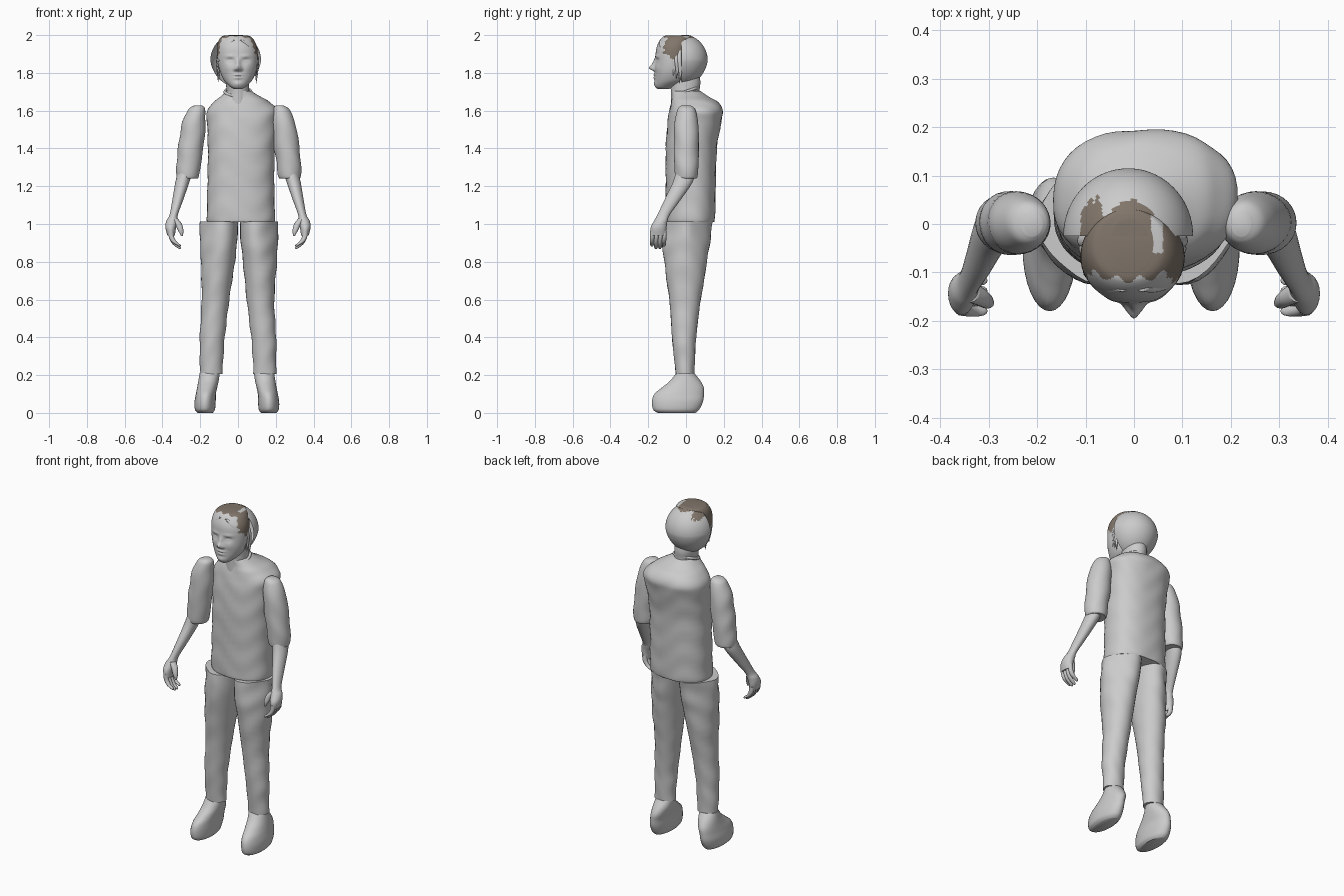
import bpy, bmesh, math, random
from mathutils import Vector

random.seed(4)
if "Cube" in bpy.data.objects:
    bpy.data.objects.remove(bpy.data.objects["Cube"])


def material(name, rgb):
    m = bpy.data.materials.new(name)
    m.use_nodes = True
    m.diffuse_color = (*rgb, 1)
    m.node_tree.nodes["Principled BSDF"].inputs["Base Color"].default_value = (*rgb, 1)
    return m


GREY = material("plain grey", (0.6, 0.6, 0.6))
BROWN = material("hair brown", (0.22, 0.18, 0.145))


def finish(name, bm, hair_rule=None):
    """Turn a bmesh into a smooth object, painting hair faces by a rule."""
    bmesh.ops.recalc_face_normals(bm, faces=bm.faces[:])
    if hair_rule:
        for f in bm.faces:
            f.material_index = int(hair_rule(f.calc_center_median()))
    me = bpy.data.meshes.new(name)
    bm.to_mesh(me)
    bm.free()
    me.materials.append(GREY)
    me.materials.append(BROWN)
    ob = bpy.data.objects.new(name, me)
    bpy.context.collection.objects.link(ob)
    bpy.ops.object.select_all(action="DESELECT")
    ob.select_set(True)
    bpy.context.view_layer.objects.active = ob
    bpy.ops.object.shade_smooth_by_angle(angle=math.radians(50))
    return ob


def spline(rows, steps):
    """Catmull-Rom interpolation through rows of numbers."""
    out = []
    last = len(rows) - 1
    for i in range(last):
        a, b, c, d = (rows[min(max(i + k, 0), last)] for k in (-1, 0, 1, 2))
        for s in range(steps):
            t = s / steps
            out.append([q + t / 2 * (r - p + t * (2 * p - 5 * q + 4 * r - w + t * (3 * (q - r) + w - p)))
                        for p, q, r, w in zip(a, b, c, d)])
    return out + [list(rows[-1])]


def loft(name, rows, n=32, steps=6, side=1, mid=0, power=2, shape=None, rule=None):
    """Skin level oval rings given as x, y, z, x radius, y radius."""
    bm = bmesh.new()
    rings = []
    for x, y, z, rx, ry in spline(rows, steps):
        ring = []
        for k in range(n):
            a = math.tau * k / n
            c, s = math.cos(a), math.sin(a)
            p = Vector((mid + side * (x + rx * math.copysign(abs(c) ** (2 / power), c)),
                        y + ry * math.copysign(abs(s) ** (2 / power), s), z))
            ring.append(bm.verts.new(shape(p) if shape else p))
        rings.append(ring)
    for lo, hi in zip(rings, rings[1:]):
        for k in range(n):
            bm.faces.new((lo[k], lo[(k + 1) % n], hi[(k + 1) % n], hi[k]))
    bm.faces.new(rings[0])
    bm.faces.new(rings[-1])
    return finish(name, bm, rule)


def cloth(p):
    """Gentle cloth folds."""
    w = math.sin(p.z * 45 + 3 * math.sin(p.x * 19) + p.y * 12)
    return p + Vector((p.x, p.y, 0)).normalized() * 0.002 * w


def hips(p):
    """Cloth folds, with the upper legs thinning towards the outside."""
    high = min(max((p.z - .7) / .25, 0), 1)
    p.y *= 1 - .5 * high * min(abs(p.x - .006) / .2, 1) ** 2
    return cloth(p)


# Shirt body
loft("shirt", [(.015, .023, 1.012, .172, .124), (.015, .023, 1.03, .18, .13),
               (.015, .025, 1.2, .177, .132), (.018, .028, 1.4, .177, .135),
               (.022, .045, 1.54, .186, .142), (.024, .053, 1.6, .187, .141),
               (.02, .045, 1.645, .15, .124), (.012, .022, 1.675, .105, .095),
               (.005, .0, 1.705, .066, .074)], n=48, power=2.3, shape=cloth)
# Neck and tilted collar
loft("neck", [(0, 0, 1.62, .064, .08), (0, -.004, 1.7, .06, .076), (-.003, -.004, 1.75, .062, .08),
              (-.003, -.01, 1.8, .062, .08)])
bpy.ops.mesh.primitive_torus_add(major_radius=.069, minor_radius=.008, major_segments=36, minor_segments=10,
                                 location=(0, -.004, 1.7), rotation=(math.radians(18), 0, 0))
collar = bpy.context.object
collar.name = "collar"
collar.data.materials.append(GREY)
bpy.ops.object.shade_smooth()

for side, label in ((1, "left"), (-1, "right")):
    # Trouser leg, with a slightly wider hip on the left
    limb = dict(side=side)
    loft(label + "_trouser_leg", [(.106 + side * .005, .01, 1.012, .102, .148),
                                  (.108 + side * .005, .0, .9, .098, .141),
                                  (.111 + side * .005, -.002, .8, .09, .119), (.119, -.005, .6, .073, .083),
                                  (.136, -.01, .4, .066, .064), (.14, -.008, .3, .062, .056),
                                  (.141, -.005, .205, .06, .049)], shape=hips, **limb)
    # Shoe, set a little outwards
    limb["mid"] = -.006
    loft(label + "_shoe", [(.168, -.05, 0, .04, .1), (.169, -.052, .018, .053, .122),
                           (.168, -.045, .06, .056, .135), (.164, -.036, .1, .053, .131),
                           (.157, -.016, .135, .053, .11), (.15, -.004, .17, .054, .08),
                           (.144, -.004, .21, .053, .049)], **limb)
    # Sleeve, forearm and palm
    limb["mid"] = .004
    loft(label + "_sleeve", [(.215, .0, 1.627, .02, .026), (.223, .002, 1.607, .044, .046),
                             (.237, .002, 1.54, .061, .062), (.252, .002, 1.42, .067, .066),
                             (.265, .002, 1.32, .064, .064), (.269, .002, 1.255, .06, .06),
                             (.27, .002, 1.24, .054, .053)], shape=cloth, **limb)
    limb["mid"] = 0
    loft(label + "_forearm", [(.275, .0, 1.29, .04, .05), (.295, -.018, 1.22, .037, .052),
                              (.318, -.07, 1.13, .029, .043), (.34, -.118, 1.05, .022, .033),
                              (.35, -.134, 1.015, .03, .036), (.356, -.145, .98, .028, .042),
                              (.354, -.148, .94, .02, .04)], n=24, **limb)
    # Curled fingers and thumb
    for i in range(4):
        y, drop = -.178 + i * .021, .012 * abs(i - 1.5)
        loft(f"{label}_finger_{i + 1}", [(.356, y, .965, .014, .012), (.352, y, .93, .014, .012),
                                         (.336, y - .002, .895 + drop / 2, .014, .0115),
                                         (.316, y - .002, .872 + drop, .012, .01),
                                         (.308, y - .002, .862 + drop, .004, .004)], n=12, **limb)
    loft(label + "_thumb", [(.338, -.14, 1.03, .018, .022), (.316, -.152, 1.0, .019, .018),
                            (.303, -.162, .965, .014, .013), (.297, -.165, .937, .005, .005)],
         n=12, **limb)


# Face relief: x, z, width, height and depth of each bump
RELIEF = [(0, 1.826, .017, .015, .028), (0, 1.852, .012, .024, .013), (0, 1.79, .026, .007, .007),
          (0, 1.774, .021, .008, .007), (0, 1.782, .025, .002, -.004), (0, 1.742, .024, .014, .006)]
for s in (1, -1):
    RELIEF += [(s * .042, 1.864, .018, .012, -.011), (s * .042, 1.862, .013, .007, .007),
               (s * .042, 1.888, .026, .009, .004), (s * .05, 1.825, .022, .022, .004),
               (s * .016, 1.818, .009, .008, .007)]


def features(p):
    if p.y < -.06:
        p.y -= sum(d * math.exp(-((p.x - x) / w) ** 2 - ((p.z - z) / h) ** 2)
                   for x, z, w, h, d in RELIEF)
    return p


def face_hair(c):
    jag = .01 * math.sin(c.x * 130) + .006 * math.sin(c.z * 210)
    parting = .035 < c.x < .06 and -.06 < c.y
    return c.y > -.11 + jag and c.z > 1.84 - 1.1 * (c.y + .05) + jag and not parting


def crown_hair(c):
    middle = abs(c.x + .006) < .046 and c.y < .05 - 14 * (c.x + .006) ** 2
    lock = -.11 < c.x < -.065 and c.y < .05 + .012 * math.sin(c.x * 400)
    return c.z > 1.95 and (middle or lock)


# Face and front of the head
loft("face", [(0, -.12, 1.715, .022, .03), (0, -.112, 1.728, .043, .05), (0, -.085, 1.76, .074, .08),
              (0, -.075, 1.81, .096, .089), (-.002, -.07, 1.87, .106, .092),
              (-.004, -.065, 1.93, .106, .092), (-.008, -.055, 1.97, .095, .085),
              (-.01, -.045, 1.993, .076, .075), (-.01, -.04, 1.999, .05, .06)],
     n=128, steps=12, power=2.1, shape=features, rule=face_hair)

# Rounded back of the head, cut flat in front and at the crown
bm = bmesh.new()
bmesh.ops.create_uvsphere(bm, u_segments=96, v_segments=64, radius=.139)
for v in bm.verts:
    taper = 1 - .12 * max(0, -v.co.z / .139)
    v.co = Vector((v.co.x * .965 * taper - .012, v.co.y * taper - .024, min(v.co.z + 1.866, 2)))
bmesh.ops.bisect_plane(bm, geom=bm.verts[:] + bm.edges[:] + bm.faces[:], plane_co=(0, -.025, 0),
                       plane_no=(0, -1, 0), clear_outer=True)
finish("back_of_head", bm, crown_hair)

# Loose locks beside the face
for side, label in ((1, "left"), (-1, "right")):
    for i in range(5):
        y = -.035 - .016 * i
        x = .106 - .003 * i
        tip = 1.75 + .022 * i + random.uniform(-.01, .01)
        loft(f"{label}_lock_{i + 1}", [(x - .012, y, 1.92, .006, .01), (x, y, 1.87, .008, .012),
                                       (x - .004, y + .005, (tip + 1.87) / 2, .008, .009),
                                       (x - .008 + random.uniform(0, .014), y, tip, .001, .001)],
             n=10, side=side, mid=-.003)
    # Swept fringe from the parting to the temple
    loft(label + "_fringe", [(.02, -.128, 1.975, .012, .012), (.055, -.128, 1.945, .012, .012),
                             (.085, -.107, 1.91, .01, .012), (.1, -.085, 1.86, .006, .008)],
         n=12, side=side, mid=-.003)
